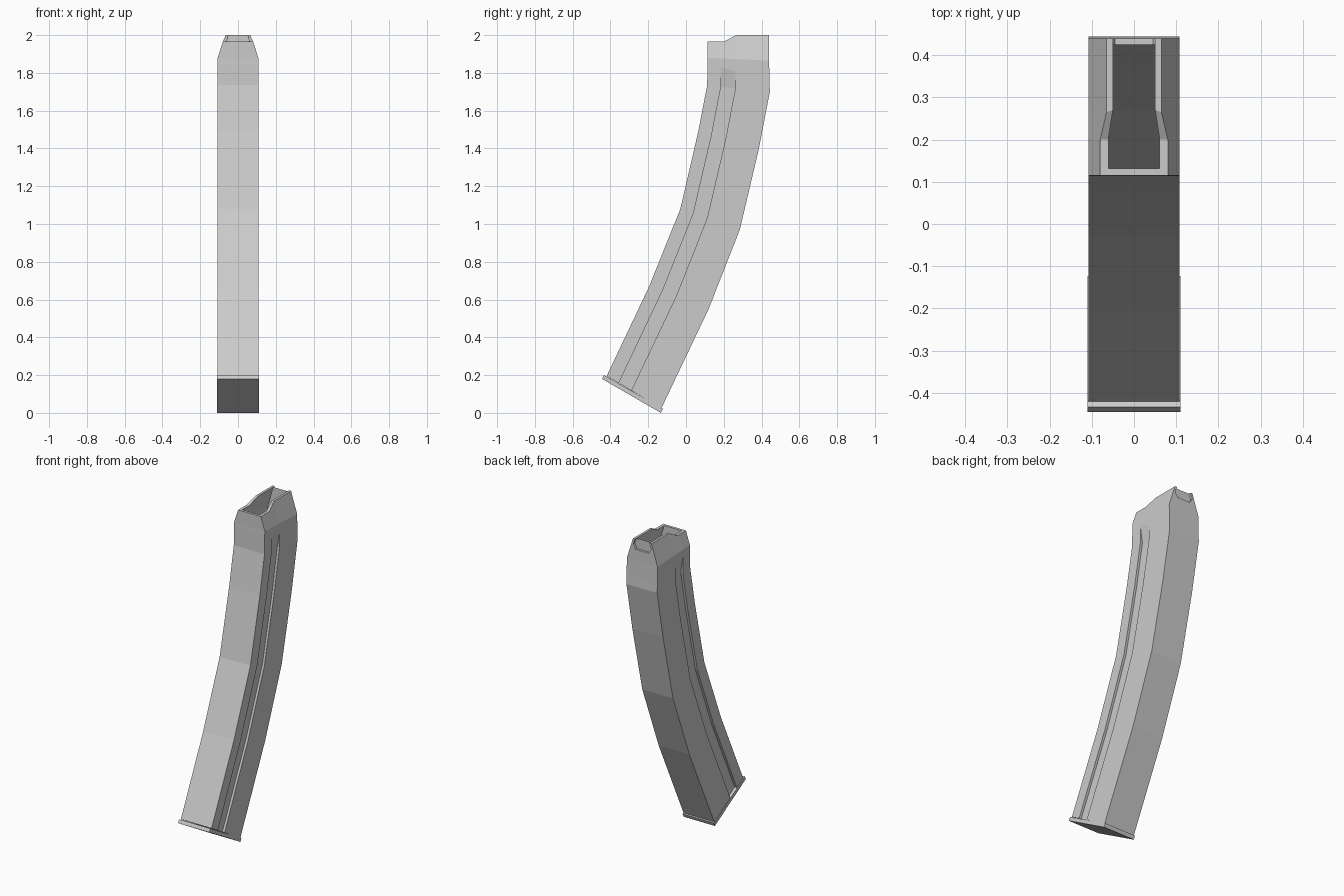
import bpy, bmesh
from mathutils import Vector

cube = bpy.data.objects.get("Cube")
if cube:
    bpy.data.objects.remove(cube, do_unlink=True)

steel = bpy.data.materials.new("grey steel")
steel.use_nodes = True
colour = (0.6, 0.6, 0.6, 1)
steel.diffuse_color = colour
steel.node_tree.nodes["Principled BSDF"].inputs["Base Color"].default_value = colour

HALF = 0.108      # half width of the body
GROOVE = 0.015    # depth of the side groove
# front (y, z), back (y, z) and groove depth, from bottom to shoulder
STATIONS = [
    ((-0.42, 0.195), (-0.13, 0.025), GROOVE),
    ((-0.195, 0.67), (0.12, 0.55), GROOVE),
    ((-0.03, 1.08), (0.285, 0.97), GROOVE),
    ((0.065, 1.49), (0.385, 1.395), GROOVE),
    ((0.112, 1.735), (0.444, 1.70), GROOVE),
    ((0.114, 1.85), (0.442, 1.76), 0),
    ((0.115, 1.88), (0.44, 1.865), 0),
]
NOTCH = [(0.05, 2.0), (0.063, 1.965), (0.045, 1.935)]


def mirror_ring(bm, half):
    """Make vertices for a +x half outline and its mirrored return."""
    full = half + [(-x, y, z) for x, y, z in reversed(half)]
    return [bm.verts.new(p) for p in full]


def section(bm, front, back, half, depth, inset=0):
    """Cross-section lying between a front and a back point."""
    f, b = Vector(front), Vector(back)
    stops = [(inset, 0), (0.22, 0), (0.22, depth), (0.45, depth), (0.45, 0), (1 - inset, 0)]
    return mirror_ring(bm, [(half - d, *f.lerp(b, t)) for t, d in stops])


def bridge(bm, a, b, skip=None):
    n = len(a)
    for i in range(n):
        if i != skip:
            j = (i + 1) % n
            bm.faces.new((a[i], a[j], b[j], b[i]))


def finish(bm, name):
    bmesh.ops.remove_doubles(bm, verts=bm.verts[:], dist=0.0002)
    bmesh.ops.recalc_face_normals(bm, faces=bm.faces[:])
    mesh = bpy.data.meshes.new(name)
    bm.to_mesh(mesh)
    bm.free()
    mesh.materials.append(steel)
    obj = bpy.data.objects.new(name, mesh)
    bpy.context.collection.objects.link(obj)
    return obj


# Curved hollow body with grooved sides
bm = bmesh.new()
outer = [section(bm, f, b, HALF, d) for f, b, d in STATIONS]
inner = [section(bm, f, b, HALF - 0.02, 0, 0.05) for f, b, d in STATIONS]
for shell in (outer, inner):
    bm.faces.new(shell[0])
    for low, high in zip(shell, shell[1:]):
        bridge(bm, low, high)

# Tapered mouth: low front rim rising to two feed lips
front_lip, back_lip = 1.965, 2.0
rim_out = mirror_ring(bm, [(0.08, 0.115, front_lip)] + [(0.08, 0.2, front_lip)] * 2
                      + [(0.065, 0.265, back_lip)] * 2 + [(0.065, 0.44, back_lip)])
rim_in = mirror_ring(bm, [(0.061, 0.131, front_lip)] + [(0.061, 0.2, front_lip)] * 2
                     + [(0.05, 0.27, back_lip)] * 2 + [(0.05, 0.425, back_lip)])
BACK = 5  # index of the edge across the back
bridge(bm, outer[-1], rim_out, BACK)
bridge(bm, inner[-1], rim_in, BACK)
bridge(bm, rim_out, rim_in, BACK)

# Undercut notch in the back wall
chains = []
for shoulder, rim, y in ((outer[-1], rim_out, 0.44), (inner[-1], rim_in, 0.425)):
    notch = mirror_ring(bm, [(x, y, z) for x, z in NOTCH])
    chain = [rim[BACK]] + notch + [rim[BACK + 1]]
    bm.faces.new([shoulder[BACK]] + chain + [shoulder[BACK + 1]])
    chains.append(chain)
a, b = chains
for i in range(len(a) - 1):
    bm.faces.new((a[i], a[i + 1], b[i + 1], b[i]))
finish(bm, "magazine_body")

# Floor plate with a small front overhang
bm = bmesh.new()
plate = [section(bm, f, b, 0.11, 0) for f, b in
         (((-0.445, 0.18), (-0.133, 0.0)), ((-0.434, 0.2), (-0.123, 0.022)))]
bridge(bm, *plate)
bm.faces.new(plate[0])
bm.faces.new(plate[1])
finish(bm, "floor_plate")
